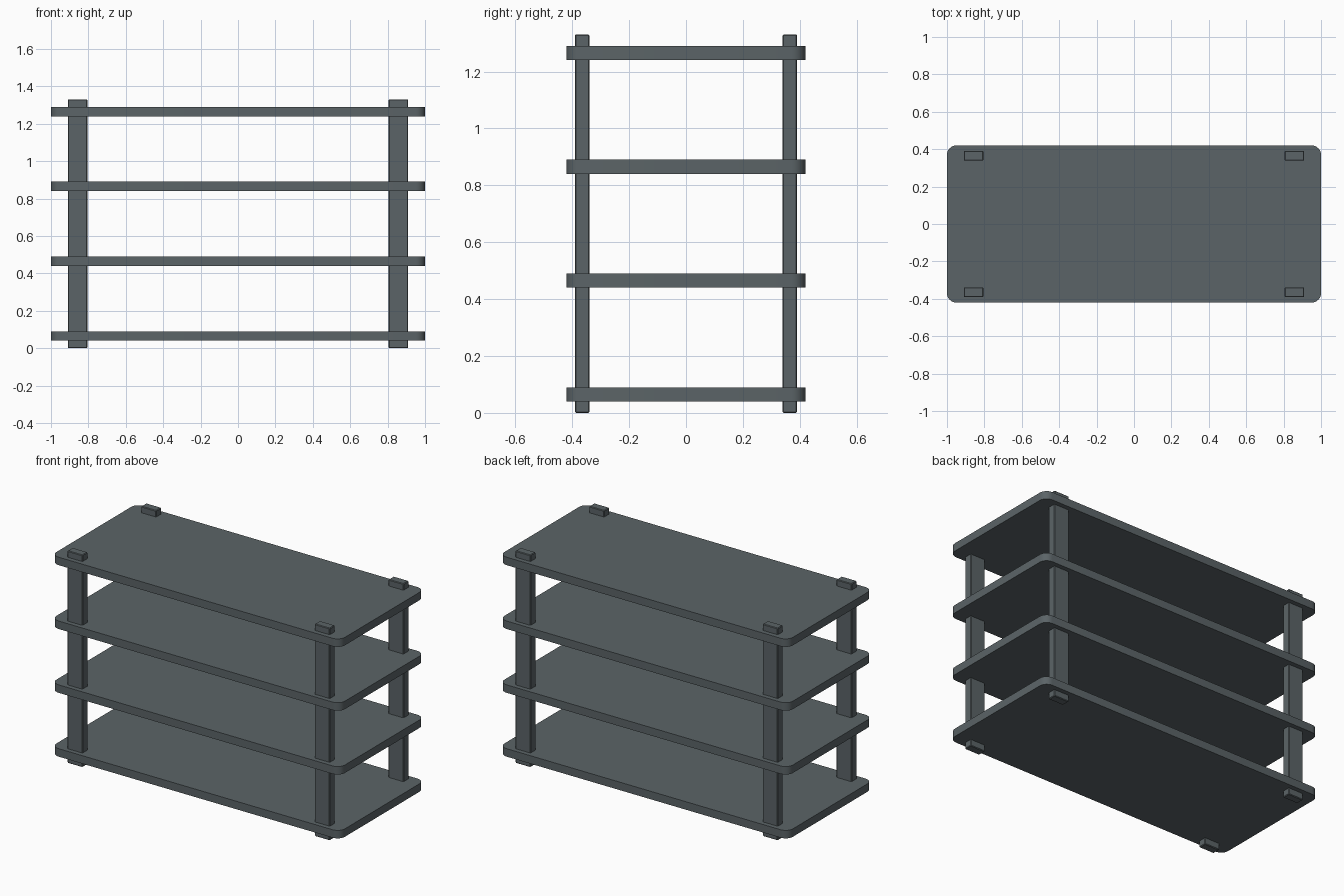
import bpy
import bmesh

cube = bpy.data.objects.get("Cube")
if cube:
    bpy.data.objects.remove(cube, do_unlink=True)

slate = bpy.data.materials.new("slate_grey")
slate.use_nodes = True
colour = (0.105, 0.127, 0.136, 1)
slate.diffuse_color = colour
slate.node_tree.nodes["Principled BSDF"].inputs["Base Color"].default_value = colour


def box(name, size, centre, radius, segments, pick_edge):
    """Box whose chosen edges are rounded."""
    bm = bmesh.new()
    bmesh.ops.create_cube(bm, size=1)
    bmesh.ops.scale(bm, vec=size, verts=bm.verts)
    edges = [e for e in bm.edges if pick_edge(e)]
    bmesh.ops.bevel(bm, geom=edges, offset=radius, offset_type='OFFSET',
                    segments=segments, profile=0.5, affect='EDGES')
    mesh = bpy.data.meshes.new(name)
    bm.to_mesh(mesh)
    bm.free()
    mesh.materials.append(slate)
    obj = bpy.data.objects.new(name, mesh)
    obj.location = centre
    bpy.context.collection.objects.link(obj)
    return obj


def upright(edge):
    return abs(edge.verts[0].co.z - edge.verts[1].co.z) > 0.01


# Four boards with rounded corners
for i in range(4):
    board = box(f"shelf_{i + 1}", (2, 0.84, 0.05), (0, 0, 0.065 + 0.4 * i), 0.05, 6, upright)
    bpy.ops.object.select_all(action='DESELECT')
    board.select_set(True)
    bpy.context.view_layer.objects.active = board
    bpy.ops.object.shade_smooth_by_angle()

# Four flat posts with slightly eased ends
for side, x in (("left", 0.8575), ("right", -0.8575)):
    for end, y in (("front", -0.365), ("back", 0.365)):
        box(f"{end}_{side}_post", (0.105, 0.052, 1.33), (x, y, 0.665), 0.004, 1,
            lambda e: True)
